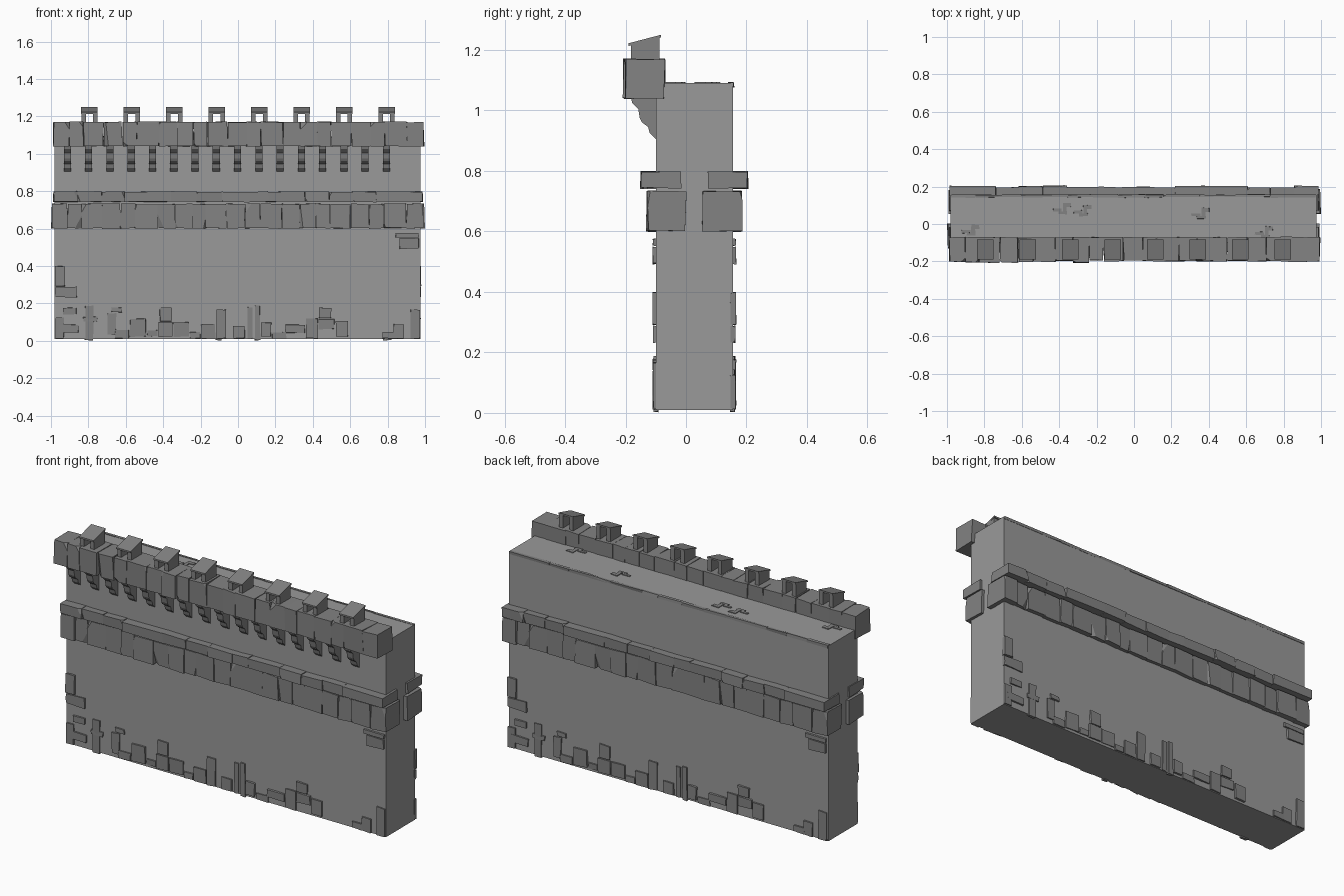
import bpy, bmesh, random
from math import pi
from mathutils import Vector, Matrix

if "Cube" in bpy.data.objects:
    bpy.data.objects.remove(bpy.data.objects["Cube"])

random.seed(7)
YC = 0.0275  # the wall core is centred slightly behind y = 0
TURN = Matrix.Translation((0, YC, 0)) @ Matrix.Rotation(pi, 4, 'Z') @ Matrix.Translation((0, -YC, 0))


def grey(name, v):
    m = bpy.data.materials.new(name)
    m.diffuse_color = (v, v, v, 1)
    m.use_nodes = True
    m.node_tree.nodes["Principled BSDF"].inputs["Base Color"].default_value = m.diffuse_color
    return m


PLAIN, STONE = grey("plain_wall_grey", .32), grey("stone_dark_grey", .225)


def add_stone(bm, lo, hi, jit=(0, 0, 0), chip=0.0):
    """Box with jittered corners and, optionally, one chipped front edge."""
    b = bmesh.new()
    bmesh.ops.create_cube(b, size=1)
    lo, hi = Vector(lo), Vector(hi)
    mid, size = (lo + hi) / 2, hi - lo
    for v in b.verts:
        v.co = Vector([mid[i] + v.co[i] * size[i]
                       - (1 if v.co[i] > 0 else -1) * random.random() * jit[i] for i in range(3)])
    if chip:
        sx, sz = random.choice((-1, 1)), random.choice((-1, 1))
        corner = Vector((hi.x if sx > 0 else lo.x, lo.y, hi.z if sz > 0 else lo.z))
        n = Vector((sx * random.uniform(.4, 1), -1, sz * random.uniform(.1, .7))).normalized()
        res = bmesh.ops.bisect_plane(b, geom=b.verts[:] + b.edges[:] + b.faces[:],
                                     plane_co=corner - n * chip, plane_no=n, clear_outer=True)
        edges = [e for e in res['geom_cut'] if isinstance(e, bmesh.types.BMEdge)]
        if edges:
            bmesh.ops.holes_fill(b, edges=edges)
    bmesh.ops.recalc_face_normals(b, faces=b.faces[:])
    me = bpy.data.meshes.new("tmp")
    b.to_mesh(me)
    b.free()
    bm.from_mesh(me)
    bpy.data.meshes.remove(me)


def link(me, name):
    ob = bpy.data.objects.new(name, me)
    bpy.context.collection.objects.link(ob)
    return ob


def finish(bm, name, mat=STONE):
    me = bpy.data.meshes.new(name)
    bm.to_mesh(me)
    bm.free()
    me.materials.append(mat)
    return link(me, name)


def back_copy(ob, name):
    """The rear face repeats the front turned half round."""
    me = ob.data.copy()
    me.transform(TURN)
    link(me, name)


def course(name, x0, x1, y0, y1, z0, z1, widths, jit, chip):
    """A row of uneven, tightly packed stones filling x0..x1."""
    bm = bmesh.new()
    s, x, ws = 0, x0, []
    while s < x1 - x0 - 0.04:
        ws.append(widths[len(ws) % len(widths)])
        s += ws[-1]
    k = (x1 - x0) / s
    for w in ws:
        proud = random.uniform(0, jit[1])
        c = chip * random.uniform(.3, 1) if random.random() < .65 else 0
        add_stone(bm, (max(x - .003, x0), y0 + proud, z0), (min(x + w * k + .003, x1), y1, z1),
                  (jit[0], .006, jit[2]), c)
        x += w * k
    return finish(bm, name)


# main wall
bm = bmesh.new()
add_stone(bm, (-.98, -.10, .01), (.975, .155, 1.09))
finish(bm, "wall_core", PLAIN)

# two stone bands on front and back
W1 = (.09, .075, .11, .10, .08, .12, .095)
W2 = (.135, .13, .125, .255, .14, .14, .15, .10, .20)
low = course("lower_band_front", -1.0, .995, -.135, .002, .598, .735, W1, (.007, .014, .007), .022)
up = course("upper_band_front", -.99, .99, -.153, -.013, .740, .80, W2, (.006, .014, .006), .016)
back_copy(low, "lower_band_back")
back_copy(up, "upper_band_back")

# overhanging parapet
course("parapet", -.99, .998, -.21, -.068, 1.038, 1.172, W1, (.007, .014, .005), .022)

# stepped corbels below the parapet
profile = [(-.09, 1.045), (-.183, 1.045), (-.178, 1.025), (-.158, 1.005), (-.153, .975),
           (-.145, .96), (-.125, .945), (-.12, .925), (-.10, .905), (-.09, .905)]
bm = bmesh.new()
for i in range(16):
    x = -.912 + i * .1137
    f = bm.faces.new([bm.verts.new((x - .019, y, z)) for y, z in profile])
    ext = bmesh.ops.extrude_face_region(bm, geom=[f], use_keep_orig=True)
    bmesh.ops.translate(bm, vec=(.038, 0, 0),
                        verts=[v for v in ext['geom'] if isinstance(v, bmesh.types.BMVert)])
bmesh.ops.recalc_face_normals(bm, faces=bm.faces[:])
finish(bm, "corbels")

# merlons: two cheeks under a sloping cap
bm = bmesh.new()
for i in range(8):
    x = -.795 + i * .2271
    for s in (-1, 1):
        n = len(bm.verts)
        add_stone(bm, (x + s * .031 - .012, -.182, 1.165), (x + s * .031 + .012, -.088, 1.217))
        bm.verts.ensure_lookup_table()
        for v in bm.verts[n:]:
            if v.co.y > -.1 and v.co.z > 1.2:
                v.co.z += .028
    n = len(bm.verts)
    add_stone(bm, (x - .044, -.19, 1.213), (x + .044, -.083, 1.222))
    bm.verts.ensure_lookup_table()
    for v in bm.verts[n:]:
        if v.co.y > -.1:
            v.co.z += .028
finish(bm, "merlons")

# scattered facing stones (x0, x1, z0, z1), low relief
stones = [
    (-.98, -.92, .29, .40), (-.98, -.86, .23, .29), (-.98, -.93, .01, .13), (-.94, -.86, .14, .18),
    (-.96, -.85, .04, .09), (-.82, -.77, 0, .19), (-.83, -.75, .10, .13), (-.70, -.65, .03, .15),
    (-.68, -.62, .15, .18), (-.66, -.58, .01, .06), (-.58, -.49, .02, .12), (-.49, -.43, .02, .06),
    (-.43, -.35, .02, .10), (-.42, -.35, .10, .18), (-.35, -.26, .02, .10), (-.26, -.20, .01, .05),
    (-.20, -.12, .01, .09), (-.12, -.06, .01, .17), (-.03, .04, .01, .08), (.05, .08, .01, .18),
    (.085, .12, 0, .19), (.12, .18, .02, .10), (.18, .26, .01, .05), (.25, .36, .04, .09),
    (.36, .43, .01, .12), (.43, .52, .06, .12), (.43, .50, .12, .18), (.52, .59, .02, .11),
    (.77, .84, .01, .05), (.83, .89, .01, .09), (.92, .975, .01, .17),
    (.84, .97, .55, .58), (.86, .97, .49, .55)]
bm = bmesh.new()
for a, b, c, d in stones:
    add_stone(bm, (a, -.112 + random.random() * .005, c), (b, -.09, d), (.006, .003, .006), .006)
back_copy(finish(bm, "facing_stones_front"), "facing_stones_back")

# thin kerb along the rear top edge
course("rear_kerb", -.98, .975, .138, .16, 1.075, 1.094, W2, (.006, .004, .003), 0)

# small paving patches on the walkway
bm = bmesh.new()
for cx, cy in ((-.87, -.03), (-.38, .085), (-.27, .075), (.36, .06), (.70, -.04)):
    for dx, dy, w, h in ((-.03, -.01, .05, .02), (.01, 0, .025, .06), (.025, .015, .04, .025), (0, -.025, .05, .018)):
        add_stone(bm, (cx + dx - w / 2, cy + dy - h / 2, 1.08), (cx + dx + w / 2, cy + dy + h / 2, 1.0945),
                  (.004, .004, .001))
finish(bm, "walkway_paving")
